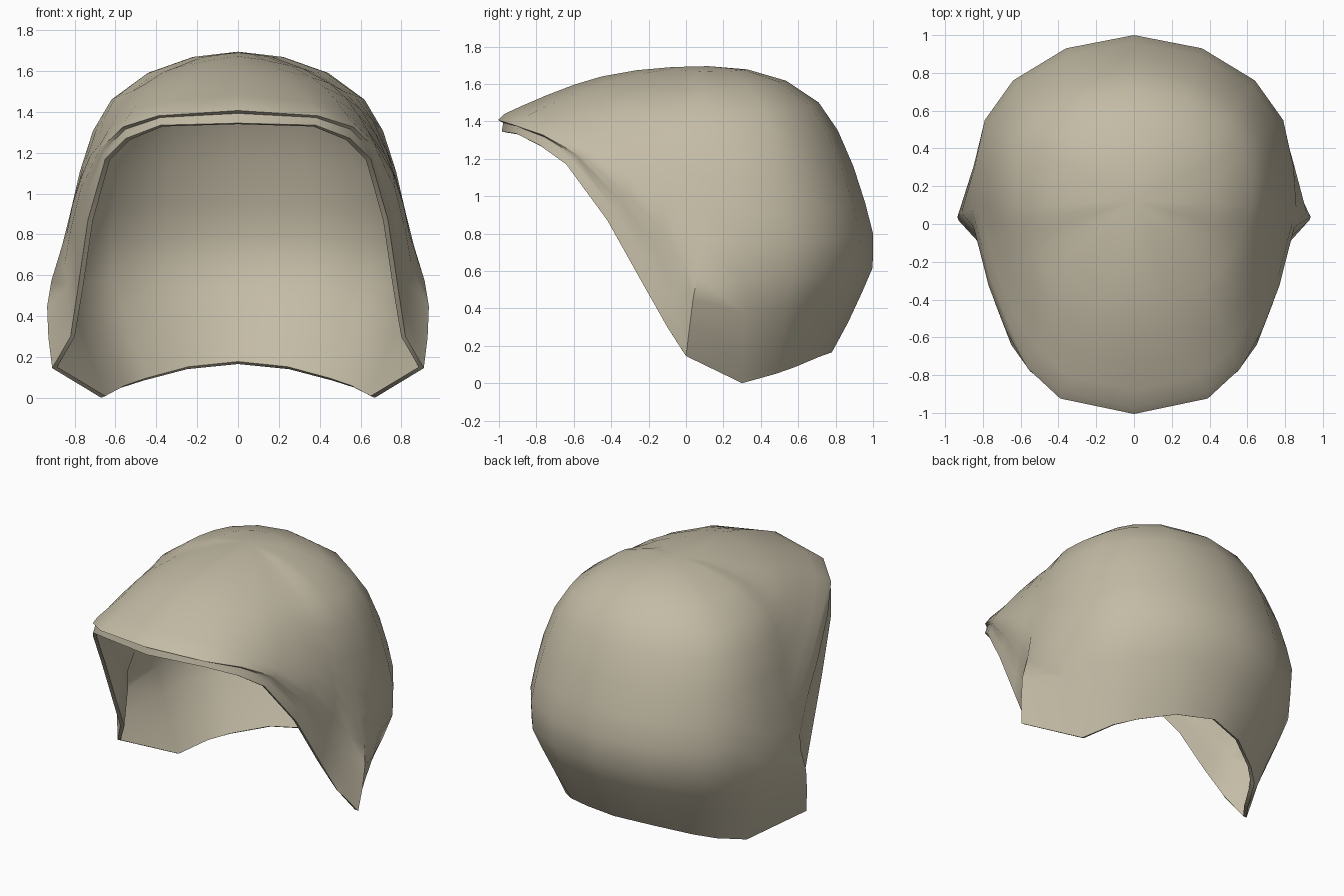
import bpy, bmesh, math
from mathutils import Vector

if "Cube" in bpy.data.objects:
    bpy.data.objects.remove(bpy.data.objects["Cube"])

# Right-half meridians, front to back: upper dome, widest part, rim
CROWN = Vector((0, 0.12, 1.695))
UPPER = [(0, -.45, 1.64), (.2, -.42, 1.61), (.36, -.34, 1.57), (.45, -.25, 1.54),
         (.52, -.15, 1.50), (.57, -.05, 1.48), (.60, .02, 1.47), (.62, .10, 1.46),
         (.62, .25, 1.45), (.58, .42, 1.45), (.48, .54, 1.47), (.28, .66, 1.49),
         (0, .71, 1.50)]
WIDE = [(0, -.97, 1.44), (.38, -.89, 1.41), (.55, -.73, 1.36), (.67, -.52, 1.25),
        (.76, -.29, 1.10), (.81, -.10, .95), (.84, .01, .80), (.86, .08, .75),
        (.845, .30, .75), (.79, .55, .75), (.64, .76, .77), (.36, .93, .79),
        (0, 1.0, .80)]
RIM = [(0, -.985, 1.345), (.38, -.91, 1.335), (.55, -.78, 1.27), (.65, -.64, 1.17),
       (.735, -.42, .87), (.785, -.23, .53), (.82, -.10, .30), (.91, 0, .145),
       (.67, .30, .0), (.57, .48, .05), (.46, .58, .085), (.25, .71, .14),
       (0, .78, .165)]


def spline(a, b, c, d, t):
    return 0.5 * (2 * b + (c - a) * t + (2 * a - 5 * b + 4 * c - d) * t * t
                  + (3 * b - a - 3 * c + d) * t ** 3)


def meridian(i):
    """Points from just below the crown down to the rim."""
    a, b, r = Vector(UPPER[i]), Vector(WIDE[i]), Vector(RIM[i])
    out = Vector((b.x, b.y - CROWN.y, 0)).normalized()
    mid = (b + r) / 2 + out * (0.05 if i > 6 else 0.0)
    start = Vector((2 * CROWN.x - a.x, 2 * CROWN.y - a.y, a.z))
    keys = [start, CROWN, a, b, mid, r, r + (r - mid)]
    pts = []
    for k, steps in enumerate((3, 4, 2, 2)):
        for s in range(1, steps + 1):
            pts.append(spline(*keys[k:k + 4], s / steps))
    return pts


# Full ring of meridians, mirrored across x
half = [meridian(i) for i in range(len(RIM))]
mirrored = [[Vector((-p.x, p.y, p.z)) for p in col] for col in half[-2:0:-1]]
columns = half + mirrored

bm = bmesh.new()
top = bm.verts.new(CROWN)
grid = [[bm.verts.new(p) for p in col] for col in columns]
for i, col in enumerate(grid):
    nxt = grid[(i + 1) % len(grid)]
    bm.faces.new((top, col[0], nxt[0]))
    for j in range(len(col) - 1):
        bm.faces.new((col[j], col[j + 1], nxt[j + 1], nxt[j]))
bmesh.ops.recalc_face_normals(bm, faces=bm.faces)
if sum(f.normal.z * f.calc_area() for f in bm.faces) < 0:
    bmesh.ops.reverse_faces(bm, faces=bm.faces)

mesh = bpy.data.meshes.new("helmet_shell")
bm.to_mesh(mesh)
bm.free()
shell = bpy.data.objects.new("helmet_shell", mesh)
bpy.context.collection.objects.link(shell)

# Shell colour
tan = bpy.data.materials.new("warm_grey_tan")
tan.diffuse_color = (0.55, 0.50, 0.38, 1)
tan.use_nodes = True
tan.node_tree.nodes["Principled BSDF"].inputs["Base Color"].default_value = tan.diffuse_color
mesh.materials.append(tan)

# Thin wall growing inward
wall = shell.modifiers.new("wall", 'SOLIDIFY')
wall.thickness = 0.025
wall.offset = -1

bpy.context.view_layer.objects.active = shell
shell.select_set(True)
bpy.ops.object.modifier_apply(modifier="wall")
bpy.ops.object.shade_smooth_by_angle(angle=math.radians(50))
